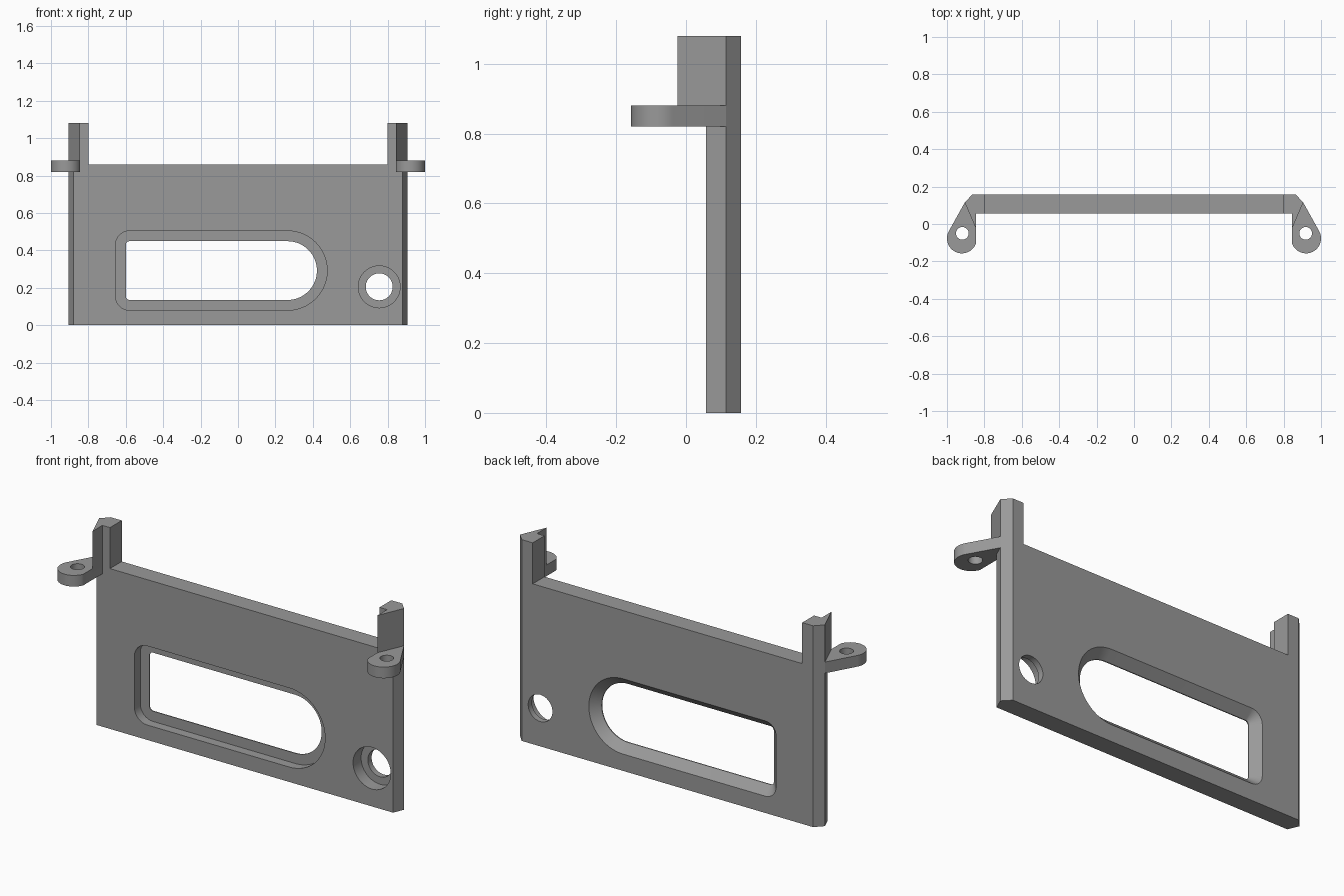
import bpy, bmesh, math

if "Cube" in bpy.data.objects:
    bpy.data.objects.remove(bpy.data.objects["Cube"])

grey = bpy.data.materials.new("mid grey")
grey.diffuse_color = (0.32, 0.32, 0.32, 1)
grey.use_nodes = True
grey.node_tree.nodes["Principled BSDF"].inputs["Base Color"].default_value = grey.diffuse_color


def loft(name, rings):
    """Closed solid skinned through a stack of equal-length point rings."""
    bm = bmesh.new()
    loops = [[bm.verts.new(p) for p in ring] for ring in rings]
    n = len(loops[0])
    bm.faces.new(loops[0])
    bm.faces.new(loops[-1])
    for a, b in zip(loops, loops[1:]):
        for i in range(n):
            j = (i + 1) % n
            bm.faces.new((a[i], a[j], b[j], b[i]))
    bmesh.ops.recalc_face_normals(bm, faces=bm.faces)
    mesh = bpy.data.meshes.new(name)
    bm.to_mesh(mesh)
    bm.free()
    mesh.materials.append(grey)
    ob = bpy.data.objects.new(name, mesh)
    bpy.context.collection.objects.link(ob)
    return ob


def prism(name, profile, z0, z1):
    return loft(name, [[(x, y, z) for x, y in profile] for z in (z0, z1)])


def arc(cx, cy, r, a0, a1, n):
    return [(cx + r * math.cos(math.radians(a0 + (a1 - a0) * i / n)),
             cy + r * math.sin(math.radians(a0 + (a1 - a0) * i / n)))
            for i in range(n + 1)]


def circle(cx, cy, r, n=48):
    return arc(cx, cy, r, 0, 360, n)[:-1]


def cut(target, cutter):
    mod = target.modifiers.new("cut", 'BOOLEAN')
    mod.operation, mod.solver, mod.object = 'DIFFERENCE', 'EXACT', cutter
    bpy.context.view_layer.objects.active = target
    bpy.ops.object.modifier_apply(modifier=mod.name)
    bpy.data.objects.remove(cutter)


def window_outline(o):
    """D-shaped window grown outwards by o: round right end, small left corners."""
    r, c = 0.157 + o, 0.02 + o
    return (arc(0.265, 0.292, r, -90, 90, 32)
            + arc(-0.58, 0.429, c, 90, 180, 8)
            + arc(-0.58, 0.155, c, 180, 270, 8))


def y_stack(name, outline, steps):
    return loft(name, [[(x, y, z) for x, z in outline(o)] for y, o in steps])


# main panel with slanted sides and chamfered rear corners
half = [(0.88, 0.057), (0.905, 0.115), (0.865, 0.157)]
panel = prism("panel", half + [(-x, y) for x, y in reversed(half)], 0, 0.86)

# window: flat recess in front, chamfer behind
cut(panel, y_stack("window_cutter", window_outline,
                   [(0.0, 0.055), (0.107, 0.055), (0.107, 0),
                    (0.112, 0), (0.157, 0.045), (0.167, 0.055)]))

# counterbored round hole
cut(panel, y_stack("hole_cutter", lambda r: circle(0.755, 0.205, r),
                   [(0.0, 0.112), (0.125, 0.112), (0.125, 0.072), (0.2, 0.072)]))

parts = [panel]
for side, s in (("left", -1), ("right", 1)):
    # upright post with a forward rib
    post = [(0.80, 0.157), (0.865, 0.157), (0.905, 0.115),
            (0.845, -0.025), (0.845, 0.057), (0.80, 0.057)]
    parts.append(prism(side + "_post", [(s * x, y) for x, y in post], 0.86, 1.08))

    # rounded mounting ear with a screw hole
    ear = ([(0.905, 0.115)] + arc(0.92, -0.077, 0.08, 29, -159.6, 32)
           + [(0.845, 0.075)])
    tab = prism(side + "_mounting_ear", [(s * x, y) for x, y in ear], 0.82, 0.88)
    cut(tab, prism("screw_cutter", circle(s * 0.918, -0.05, 0.034, 32), 0.7, 1.0))
    parts.append(tab)

# smooth curved walls, keep edges sharp
bpy.ops.object.select_all(action='DESELECT')
for ob in parts:
    ob.select_set(True)
bpy.context.view_layer.objects.active = panel
bpy.ops.object.shade_smooth_by_angle(angle=math.radians(30))
